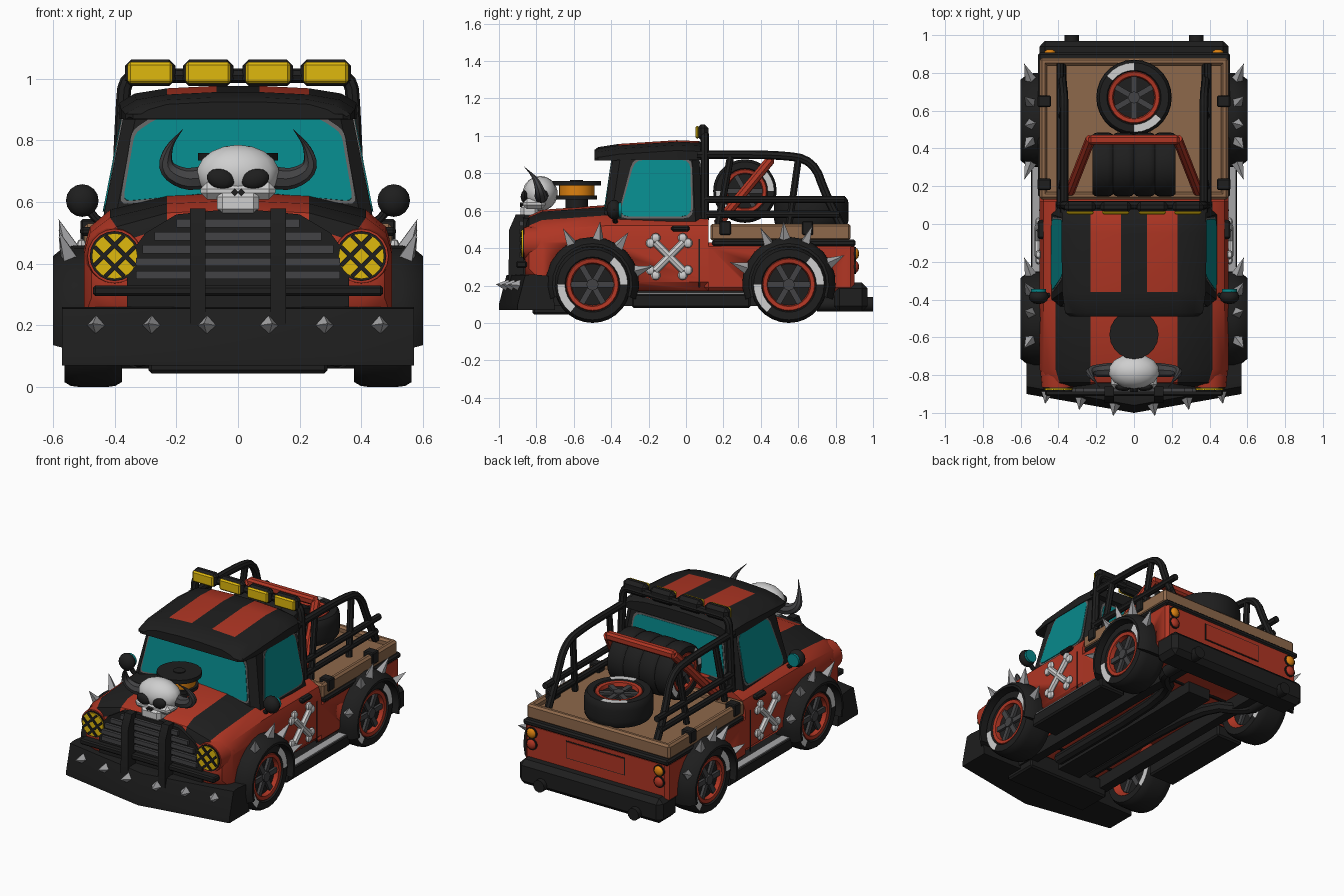
import bpy, bmesh, math
from mathutils import Vector as V, Matrix as M

if "Cube" in bpy.data.objects:
    bpy.data.objects.remove(bpy.data.objects["Cube"])

def mat(name, r, g, b):
    m = bpy.data.materials.new(name)
    m.diffuse_color = (r, g, b, 1)
    m.use_nodes = True
    m.node_tree.nodes["Principled BSDF"].inputs["Base Color"].default_value = m.diffuse_color
    return m

RED, BLACK = mat("rust red", .43, .036, .017), mat("black", .013, .013, .013)
DARK, GREY = mat("dark grey", .055, .055, .058), mat("steel grey", .38, .38, .39)
TEAL, YELLOW = mat("teal glass", .002, .25, .26), mat("lamp yellow", .74, .48, .004)
TAN, WHITE = mat("bed tan", .27, .14, .07), mat("bone white", .62, .62, .62)
ORANGE, TRIM = mat("orange", .72, .22, .005), mat("trim grey", .13, .13, .13)

def finish(name, bm, mats, rule=None):
    bmesh.ops.recalc_face_normals(bm, faces=bm.faces)
    for f in bm.faces:
        f.normal_update()
        if rule:
            f.material_index = rule(f)
    me = bpy.data.meshes.new(name)
    bm.to_mesh(me)
    bm.free()
    for m in mats if isinstance(mats, (list, tuple)) else [mats]:
        me.materials.append(m)
    me.shade_smooth()
    me.set_sharp_from_angle(angle=math.radians(35))
    ob = bpy.data.objects.new(name, me)
    bpy.context.collection.objects.link(ob)
    return ob

def loft(name, sections, mats, rule=None):
    bm = bmesh.new()
    rows = [[bm.verts.new(p) for p in s] for s in sections]
    n = len(rows[0])
    for a, b in zip(rows, rows[1:]):
        for i in range(n):
            bm.faces.new((a[i], a[(i + 1) % n], b[(i + 1) % n], b[i]))
    bm.faces.new(rows[0][::-1])
    bm.faces.new(rows[-1])
    return finish(name, bm, mats, rule)

def box(name, x, y, z, m, bev=0.0, rot=None):
    """Box from ranges, with optional chamfer and rotation about its centre."""
    lo, hi = V((x[0], y[0], z[0])), V((x[1], y[1], z[1]))
    bm = bmesh.new()
    bmesh.ops.create_cube(bm, size=1)
    bmesh.ops.scale(bm, vec=hi - lo, verts=bm.verts)
    if bev:
        bmesh.ops.bevel(bm, geom=bm.edges[:], offset=bev, segments=1, profile=.5, affect='EDGES')
    bm.transform(M.Translation((lo + hi) / 2) @ (rot or M()))
    return finish(name, bm, m)

def cyl(name, base, d, h, r, m, n=16, r2=None):
    """Cylinder or cone starting at base and running h along d."""
    d = V(d).normalized()
    bm = bmesh.new()
    bmesh.ops.create_cone(bm, cap_ends=True, segments=n, radius1=r, radius2=r if r2 is None else r2, depth=h)
    bm.transform(M.Translation(V(base) + d * h / 2) @ d.to_track_quat('Z', 'Y').to_matrix().to_4x4())
    return finish(name, bm, m)

def ball(name, c, s, m, rot=None, n=12):
    bm = bmesh.new()
    bmesh.ops.create_uvsphere(bm, u_segments=n, v_segments=n * 2 // 3, radius=1)
    bm.transform(M.Translation(c) @ (rot or M()) @ M.Diagonal((*s, 1)))
    return finish(name, bm, m)

def tube(name, pts, r, m, taper=False):
    pts = [V(p) for p in pts]
    for _ in range(2 if len(pts) > 2 else 0):  # corner cutting
        mid = [q for a, b in zip(pts, pts[1:]) for q in (a.lerp(b, .25), a.lerp(b, .75))]
        pts = [pts[0]] + mid[1:-1] + [pts[-1]]
    cu = bpy.data.curves.new(name, 'CURVE')
    cu.dimensions, cu.bevel_depth, cu.bevel_resolution, cu.use_fill_caps = '3D', r, 2, True
    sp = cu.splines.new('POLY')
    sp.points.add(len(pts) - 1)
    for i, p in enumerate(pts):
        sp.points[i].co = (*p, 1)
        sp.points[i].radius = 1 - .97 * (i / (len(pts) - 1)) ** 1.7 if taper else 1
    ob = bpy.data.objects.new(name, cu)
    bpy.context.collection.objects.link(ob)
    me = bpy.data.meshes.new_from_object(ob.evaluated_get(bpy.context.evaluated_depsgraph_get()))
    bpy.data.objects.remove(ob)
    bm = bmesh.new()
    bm.from_mesh(me)
    return finish(name, bm, m)

def pane(name, pts, normal, r=.05):
    """Rounded window: grey trim plate with teal glass on it."""
    pts = [V(p) for p in pts]
    mid = sum(pts, V()) / len(pts)
    for part, m, g, off in (("trim", TRIM, .013, .003), ("glass", TEAL, -.003, .006)):
        q = [p + V([math.copysign(g, d) if abs(d) > .05 else 0 for d in p - mid]) for p in pts]
        ring = []
        for i, p in enumerate(q):
            a, b = q[i - 1], q[(i + 1) % len(q)]
            s, e = p + (a - p).normalized() * r, p + (b - p).normalized() * r
            ring += [s * (1 - t) ** 2 + p * 2 * t * (1 - t) + e * t * t for t in (0, .33, .67, 1)]
        loft(f"{name}_{part}", [[p - V(normal) * .003 for p in ring], [p + V(normal) * off for p in ring]], m)

def sym(y, half):
    return [(x, y, z) for x, z in half] + [(-x, y, z) for x, z in half[-2:0:-1]]

# Wheel: revolved tyre and rim with spokes, axle along local z
PROF = [(.02, .3), (.54, .3), (.57, .44), (.67, .46), (.69, .42), (.72, .49), (.92, .49), (.98, .38), (1, .22),
        (1, -.22), (.98, -.38), (.92, -.49), (.72, -.49), (.68, -.44), (.58, -.3), (.02, -.3)]
def wheel(name, c, R, W, axis, turn=0):
    bm, n = bmesh.new(), 28
    rows = [[bm.verts.new((r * R * math.cos(t), r * R * math.sin(t), h * W)) for r, h in PROF]
            for t in (2 * math.pi * i / n for i in range(n))]
    for i in range(n):
        a, b = rows[i], rows[(i + 1) % n]
        for j in range(len(PROF) - 1):
            f = bm.faces.new((a[j], b[j], b[j + 1], a[j + 1]))
            f.material_index = 2 if j in (1, 2, 3, 12, 13) else 1 if j in (5, 11) and i % 14 < 4 else 0
    for k in (0, -1):
        bm.faces.new([r[k] for r in rows])
    for s in (1, -1):
        for i in range(6):
            res = bmesh.ops.create_cube(bm, size=1, matrix=M.Rotation(i * math.pi / 3, 4, 'Z')
                @ M.Translation((.32 * R, 0, s * .33 * W)) @ M.Diagonal((.5 * R, .15 * R, .12 * W, 1)))
            for f in {f for v in res['verts'] for f in v.link_faces}:
                f.material_index = 3
        res = bmesh.ops.create_cone(bm, cap_ends=True, segments=8, radius1=.16 * R, radius2=.16 * R,
                                    depth=.2 * W, matrix=M.Translation((0, 0, s * .34 * W)))
        for f in {f for v in res['verts'] for f in v.link_faces}:
            f.material_index = 3
    bm.transform(M.Translation(c) @ V(axis).to_track_quat('Z', 'Y').to_matrix().to_4x4() @ M.Rotation(turn, 4, 'Z'))
    return finish(name, bm, [BLACK, WHITE, RED, DARK])

# Front body and hood with painted stripes
def body_sec(y, w, zb, zs, zt):
    return sym(y, [(0, zb), (w - .05, zb), (w, zb + .05), (w, zs), (w - .02, zs + .07),
                   (.83 * w, zt - .055), (.23, zt - .01), (0, zt)])
body = loft("body", [body_sec(*a) for a in ((-.86, .44, .26, .36, .53), (-.84, .475, .24, .40, .575),
    (-.77, .5, .17, .43, .605), (-.43, .5, .17, .45, .63), (.12, .5, .17, .45, .61))], [RED, BLACK],
    lambda f: int(.23 < abs(f.calc_center_median().x) < .4 and f.normal.z > .3))
bed = box("bed_body", (-.5, .5), (.1, .9), (.17, .43), [RED, BLACK], .02)
# Wheel well cutter
bm = bmesh.new()
for s in (1, -1):
    for y in (-.5, .55):
        bmesh.ops.create_cone(bm, cap_ends=True, segments=24, radius1=.218, radius2=.218, depth=.4,
            matrix=M.Translation((s * .54, y, .21)) @ M.Rotation(math.pi / 2, 4, 'Y'))
cut = finish("wheel_well_cutter", bm, [RED, BLACK], lambda f: 1)
cut.hide_render = True
cut.display_type = 'WIRE'
for ob in (body, bed):
    md = ob.modifiers.new("wells", 'BOOLEAN')
    md.operation, md.solver, md.object = 'DIFFERENCE', 'EXACT', cut

# Bed liner with sunken floor, trim
box("bed_trim", (-.507, .507), (.14, .907), (.41, .445), BLACK, .01)
box("bed_floor", (-.47, .47), (.14, .86), (.44, .495), TAN)
for s in (1, -1):
    box("bed_side_rim", (s * .46, s * .5)[::s], (.13, .88), (.44, .53), TAN, .012)
for y in (.13, .84):
    box("bed_end_rim", (-.49, .49), (y, y + .04), (.44, .53), TAN, .012)

# Cab, windows and roof
def cab_ring(z):
    k, c = z - .56, .04
    x, a, b = .435 - .2 * k, -.44 + .15 * k, .09 - .06 * k
    return [(x, a + c, z), (x, b - c, z), (x - c, b, z), (c - x, b, z), (-x, b - c, z), (-x, a + c, z),
            (c - x, a, z), (x - c, a, z)]
loft("cab", [cab_ring(.5), cab_ring(.9)], BLACK)
pane("windshield", [(x, -.44 + .15 * (z - .56), z) for x, z in ((-.37, .605), (0, .64), (.37, .605), (.332, .82),
     (.26, .868), (-.26, .868), (-.332, .82))], (0, -1, .15), .025)
pane("rear_window", [(x, .09 - .06 * (z - .56), z) for x, z in ((-.33, .61), (.33, .61), (.3, .85), (-.3, .85))],
     (0, 1, .06))
for s in (1, -1):
    pane("side_window", [(s * (.435 - .2 * (z - .56)), y, z) for y, z in
         ((-.355, .572), (.025, .572), (.02, .868), (-.27, .868))], (s, 0, .2))
def roof_sec(y, w, zb, zt):
    return sym(y, [(0, zb), (w, zb), (w, zt - .055), (w - .05, zt - .025), (.23, zt - .008), (.07, zt), (0, zt)])
loft("roof", [roof_sec(*a) for a in ((-.49, .34, .885, .925), (-.47, .365, .868, .94), (-.36, .38, .87, .957),
     (-.05, .385, .87, .977), (.07, .38, .87, .972), (.1, .37, .88, .955))], [BLACK, RED],
     lambda f: int(.07 < abs(f.calc_center_median().x) < .23 and f.normal.z > .5
                   and -.36 < f.calc_center_median().y < .07))

# Grille, slats, bull bars and bumper bar
arch = [(-.36, .26), (.36, .26), (.36, .42), (.3, .5), (.2, .56), (0, .58), (-.2, .56), (-.3, .5), (-.36, .42)]
loft("grille", [[(x, y, z) for x, z in arch] for y in (-.8, -.872)], BLACK)
for i in range(5):
    w = (.33, .33, .31, .27, .2)[i]
    box("grille_slat", (-w, w), (-.89, -.86), (.35 + .042 * i, .377 + .042 * i), DARK)
box("bumper_bar", (-.47, .47), (-.91, -.85), (.295, .33), BLACK, .008)
for s in (1, -1):
    side = [(-.95, .2), (-.945, .5), (-.91, .58), (-.86, .58), (-.86, .2)]
    loft("bull_bar", [[(s * x, y, z) for y, z in side] for x in (.105, .155)], BLACK)

# Wedge plow
def plow_sec(x):
    d = -.1 * (1 - abs(x) / .57)
    return [(x, y, z) for y, z in ((-.9 + d, .07), (-.9 + d, .1), (-.86 + d, .255), (-.82 + d, .26), (-.72, .25), (-.7, .07))]
loft("plow", [plow_sec(x) for x in (-.57, 0, .57)], BLACK)

# Skull ornament
ball("skull", (0, -.78, .692), (.137, .094, .094), WHITE, n=14)
box("skull_cheeks", (-.122, .122), (-.872, -.75), (.608, .665), WHITE, .022)
box("skull_jaw", (-.068, .068), (-.885, -.79), (.56, .635), WHITE, .018)
for s in (1, -1):
    cyl("skull_nose", (s * .01, -.862, .632), (0, -1, 0), .026, .012, BLACK, 4)

# Air filter
for nm, z, h, r, m in (("filter_base", .6, .07, .06, BLACK), ("filter_tray", .66, .022, .11, BLACK),
                       ("filter_element", .68, .06, .095, ORANGE), ("filter_lid", .735, .025, .13, BLACK),
                       ("filter_nut", .755, .01, .035, BLACK)):
    cyl(nm, (0, -.585, z), (0, 0, 1), h, r, m, 20)

for s in (1, -1):
    # Skull eyes and horns
    ball("skull_eye", (s * .056, -.864, .675), (.046, .02, .032), BLACK, M.Rotation(-s * .25, 4, 'Y'))
    tube("horn", [(s * .09, -.77, .685), (s * .17, -.775, .67), (s * .24, -.78, .71), (s * .225, -.81, .78),
                  (s * .18, -.865, .835)], .037, DARK, True)
    # Headlights with crossed guards
    cyl("headlight_housing", (s * .4, -.74, .425), (0, -1, 0), .125, .1, RED, 20, .088)
    cyl("headlight_ring", (s * .4, -.855, .425), (0, -1, 0), .016, .081, BLACK, 20)
    cyl("headlight", (s * .4, -.863, .425), (0, -1, 0), .016, .074, YELLOW, 20)
    for a in (math.pi / 4, -math.pi / 4):
        for o in (-.025, .025):
            x, z, h = s * .4 + o * math.cos(a), .425 - o * math.sin(a), .068
            box("headlight_guard", (x - .007, x + .007), (-.886, -.877), (z - h, z + h), BLACK, 0, M.Rotation(a, 4, 'Y'))
    # Mirrors
    tube("mirror_arm", [(s * .42, -.37, .53), (s * .46, -.38, .54), (s * .5, -.38, .6)], .014, BLACK)
    ball("mirror", (s * .505, -.385, .605), (.053, .04, .053), BLACK)
    cyl("mirror_glass", (s * .505, -.36, .605), (0, 1, 0), .015, .04, TEAL, 12)
    # Wheels, fenders and spikes
    for nm, y, angs in (("front", -.5, (16, 55, 83, 118)), ("rear", .55, (160, 117, 95, 68, 27))):
        wheel(nm + "_wheel", (s * .47, y, .205), .205, .19, (s, 0, 0))
        sec = [(.2, .45), (.25, .45), (.25, .53), (.238, .572), (.215, .6), (.2, .6)]
        loft(nm + "_fender", [[(s * x, y + r * math.cos(t), .21 + r * math.sin(t)) for r, x in sec]
             for t in (math.radians(-20 + 220 * i / 14) for i in range(15))], BLACK)
        for a in angs:
            t = math.radians(a)
            d = V((s * .35, math.cos(t), math.sin(t)))
            cyl("fender_spike", V((s * .545, y, .21)) + V((0, d.y, d.z)) * .232, d, .11, .034, GREY, 4, 0)
    for x, dy in ((.1, -.083), (.28, -.051), (.46, -.019)):
        cyl("plow_spike", (s * x, -.87 + dy, .2), (s * .17, -1, .1), .065, .032, GREY, 4, 0)
    # Crossed bones on the doors
    for k in (1, -1):
        e = V((0, .076, .076 * k))
        c = V((s * .507, -.09, .355))
        tube("bone", [c - e, c + e], .021, WHITE)
        for q in (1, -1):
            for o in (V((0, .024, -.004 * k)), V((0, -.004, .024 * k))):
                ball("bone_knob", c + q * (e + o), (.018, .026, .026), WHITE, n=8)
    # Door seam, handle, sill and step
    box("door_seam", (s * .497, s * .503)[::s], (.068, .076), (.19, .45), BLACK)
    box("door_handle", (s * .47, s * .512)[::s], (-.08, .02), (.49, .52), BLACK, .01)
    box("sill", (s * .36, s * .545)[::s], (-.29, .345), (.08, .158), BLACK, .01)
    box("side_step", (s * .49, s * .54)[::s], (-.28, .335), (.156, .163), GREY)
    # Roll cage
    tube("cage_arch", [(s * .37, .06, .9), (s * .37, .5, .9), (s * .37, .68, .87), (s * .38, .75, .68), (s * .38, .83, .52)], .023, BLACK)
    for z, y in ((.66, .85), (.58, .82)):
        tube("cage_rail", [(s * .39, .1, z), (s * .39, y, z)], .02, BLACK)
    tube("cage_post", [(s * .37, .6, .87), (s * .39, .55, .52)], .02, BLACK)
    tube("cage_brace", [(s * .37, .24, .9), (s * .39, .17, .52)], .02, BLACK)
    for y in (.21, .65):
        box("rail_clamp", (s * .44, s * .51)[::s], (y - .03, y + .03), (.47, .545), BLACK, .006)
    tube("tyre_strap", [(s * .34, .17, .53), (s * .23, .45, .87)], .027, RED)
    # Roof lamps
    for x in (.097, .285):
        box("roof_lamp_case", (s * x - .082, s * x + .082), (.06, .12), (.976, 1.062), BLACK, .02)
        box("roof_lamp", (s * x - .073, s * x + .073), (.05, .07), (.984, 1.054), YELLOW, .009)
    # Tail lamps and exhausts
    for z, m in ((.37, ORANGE), (.3, RED)):
        cyl("tail_lamp_ring", (s * .445, .89, z), (0, 1, 0), .018, .037, BLACK, 14)
        ball("tail_lamp", (s * .445, .907, z), (.031, .018, .031), m)
    cyl("exhaust", (s * .33, .7, .1), (0, 1, 0), .3, .038, BLACK, 12)
    # Underbody
    box("chassis_rail", (s * .24, s * .3)[::s], (-.75, .85), (.09, .18), BLACK)
    tube("exhaust_pipe", [(s * .12, -.55, .13), (s * .12, .5, .13), (s * .33, .65, .1), (s * .33, .8, .1)], .035, BLACK)

# Hoop, strap bar, spare tyres
tube("cage_hoop", [(-.39, .1, .55), (-.375, .1, .9), (-.365, .1, 1.01), (-.27, .1, 1.01), (.27, .1, 1.01),
                   (.365, .1, 1.01), (.375, .1, .9), (.39, .1, .55)], .023, BLACK)
box("strap_bar", (-.24, .24), (.42, .47), (.845, .895), RED, .012)
for i, x in enumerate((-.165, -.055, .055, .165)):
    wheel("stacked_spare", (x, .315, .705), .17, .112, (1 if i > 1 else -1, 0, 0))
wheel("flat_spare", (0, .67, .595), .2, .16, (0, 0, 1), math.pi / 2)

# Rear bumper, plate, axles, skid plate
box("rear_bumper", (-.5, .5), (.79, .97), (.06, .215), BLACK, .03)
box("plate_outline", (-.205, .205), (.895, .903), (.275, .385), BLACK)
box("plate", (-.2, .2), (.895, .906), (.28, .38), RED)
box("skid_plate", (-.29, .29), (-.82, -.6), (.045, .16), BLACK, .01)
box("gearbox", (-.08, .08), (-.6, .6), (.1, .18), BLACK)
for y in (-.5, .55):
    cyl("axle", (-.45, y, .2), (1, 0, 0), .9, .035, BLACK, 10)
